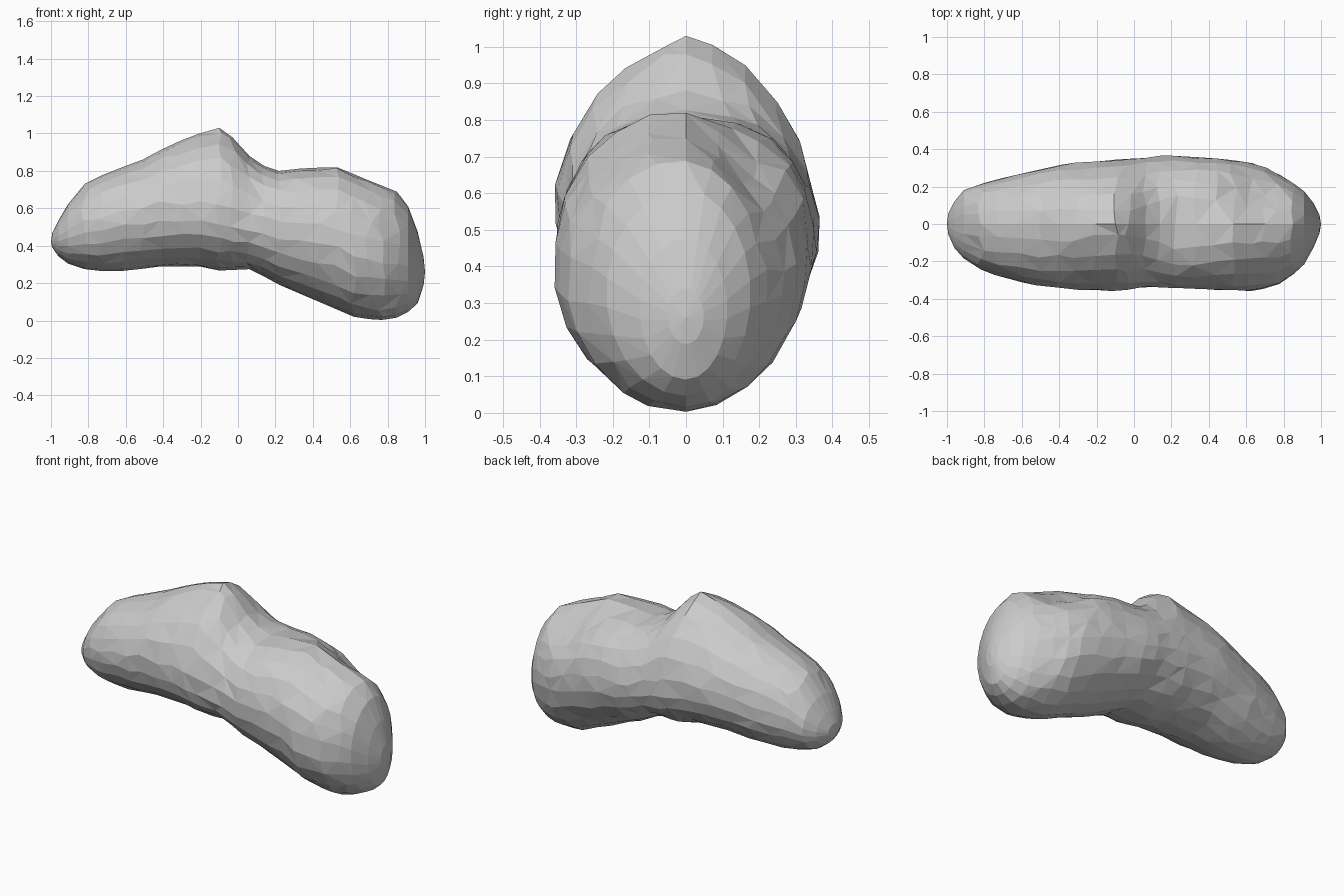
import bpy, bmesh, math, random

if "Cube" in bpy.data.objects:
    bpy.data.objects.remove(bpy.data.objects["Cube"])

random.seed(4)

# Outline curves along x: upper and lower edge in z, back and front edge in y
TOP = [(-1, .45), (-.98, .5), (-.91, .62), (-.82, .73), (-.7, .79), (-.51, .86), (-.38, .93),
       (-.24, .99), (-.1, 1.03), (-.03, .98), (.07, .87), (.15, .82), (.22, .8), (.35, .815),
       (.53, .825), (.62, .79), (.85, .69), (.91, .61), (.97, .45), (1, .3)]
BOTTOM = [(-1, .4), (-.94, .315), (-.82, .275), (-.69, .26), (-.55, .27), (-.43, .29), (-.2, .29),
          (-.1, .267), (.07, .275), (.2, .2), (.62, .02), (.75, 0), (.88, .02), (.97, .1), (1, .22)]
BACK = [(-1, .04), (-.97, .11), (-.9, .195), (-.6, .275), (-.35, .325), (0, .357), (.2, .367),
        (.45, .352), (.6, .335), (.73, .295), (.9, .19), (.97, .1), (1, .03)]
FRONT = [(-1, .04), (-.96, .13), (-.88, .22), (-.77, .27), (-.55, .325), (-.35, .352), (-.1, .36),
         (.07, .34), (.4, .35), (.65, .362), (.8, .317), (.93, .2), (1, .03)]
RINGS = [-.993, -.96, -.91, -.82, -.73, -.62, -.51, -.41, -.31, -.21, -.1, -.03, .06, .14, .22,
         .33, .43, .53, .62, .7, .77, .85, .91, .96, .992]
SIDES = 22


def sample(curve, x):
    for (x0, v0), (x1, v1) in zip(curve, curve[1:]):
        if x <= x1:
            return v0 + (v1 - v0) * (x - x0) / (x1 - x0)
    return curve[-1][1]


def bump(d, r):
    return math.exp(-(d / r) ** 2)


bm = bmesh.new()
loops = []
for x in RINGS:
    loop = []
    inner = abs(x) < .9
    for i in range(SIDES):
        a = 2 * math.pi * i / SIDES
        key = i % (SIDES // 2) == 0                     # top and bottom keel stay exact
        px = x
        if inner and not key:
            px += random.uniform(-.02, .02)
            a += random.uniform(-.04, .04)
        top, low = sample(TOP, px), sample(BOTTOM, px)
        # the peak is pinched and widest low down, the saddle is broad and flat on top
        peak, saddle = bump(px + .12, .25), bump(px - .25, .2)
        mid = (top + low) / 2 - .09 * peak
        s, c = math.sin(a), math.cos(a)
        power = 1 + .35 * peak - .3 * saddle if c > 0 else 1
        y = math.copysign(abs(s) ** power, s) if not key else 0
        y *= sample(BACK, px) if s > 0 else sample(FRONT, px)
        z = mid + c * (top - mid if c > 0 else mid - low)
        # scooped hollow on the upper back of the broad lobe
        if c > 0 and y > -.06:
            z -= .085 * bump(px - .63, .18) * bump(y - .17, .11)
        if not key and inner:
            k = 1 + random.uniform(-.014, .01)
            y, z = y * k, mid + (z - mid) * k
        loop.append(bm.verts.new((px, y, z)))
    loops.append(loop)

# Skin between rings with alternating diagonals
for r, (l0, l1) in enumerate(zip(loops, loops[1:])):
    for i in range(SIDES):
        j = (i + 1) % SIDES
        a, b, c, d = l0[i], l0[j], l1[j], l1[i]
        tris = ((a, b, c), (a, c, d)) if (i + r) % 2 else ((a, b, d), (b, c, d))
        for t in tris:
            bm.faces.new(t)

# Blunt end tips
for loop, tip in ((loops[0], (-1, 0, .42)), (loops[-1], (1, 0, .26))):
    v = bm.verts.new(tip)
    for i in range(SIDES):
        bm.faces.new((loop[i], loop[(i + 1) % SIDES], v))

bmesh.ops.recalc_face_normals(bm, faces=bm.faces[:])
mesh = bpy.data.meshes.new("asteroid")
bm.to_mesh(mesh)
bm.free()
asteroid = bpy.data.objects.new("asteroid", mesh)
bpy.context.collection.objects.link(asteroid)
